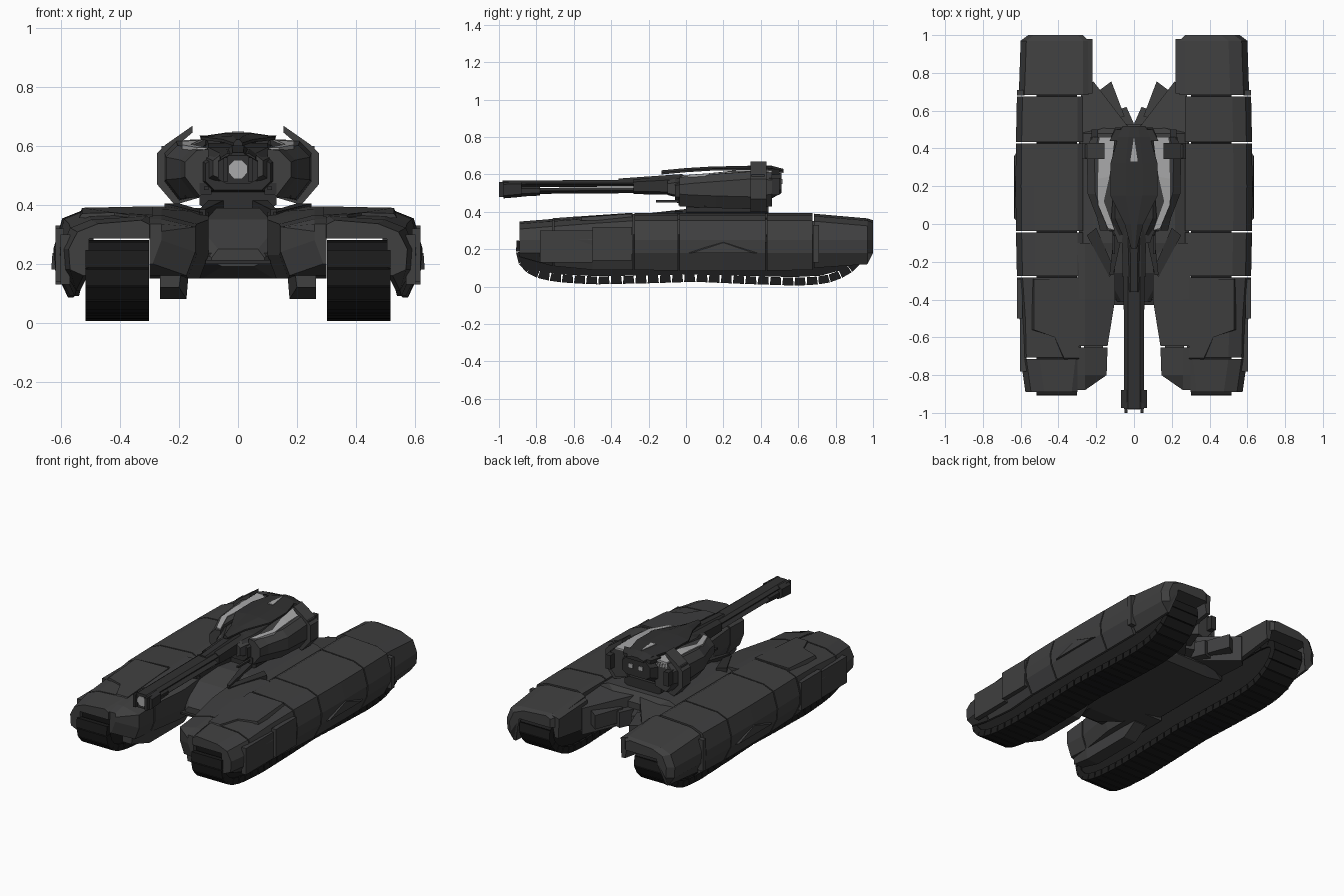
import bpy, bmesh
from mathutils import Vector


def mat(name, v):
    m = bpy.data.materials.new(name)
    m.diffuse_color = (v, v, v * 1.01, 1)
    return m


ARMOUR, DARK, RUBBER, LIGHT = mat("armour", .05), mat("dark_armour", .03), mat("rubber", .012), mat("light_panel", .4)


def build(name, parts, material=ARMOUR, mirror=True):
    """Each part is a list of matching cross-sections skinned into a closed solid."""
    bm = bmesh.new()
    for secs in parts:
        rings = [[bm.verts.new(p) for p in s] for s in secs]
        n = len(rings[0])
        for a, b in zip(rings, rings[1:]):
            for i in range(n):
                bm.faces.new((a[i], a[(i + 1) % n], b[(i + 1) % n], b[i]))
        bm.faces.new(rings[0])
        bm.faces.new(rings[-1][::-1])
    bmesh.ops.recalc_face_normals(bm, faces=bm.faces)
    me = bpy.data.meshes.new(name)
    bm.to_mesh(me)
    bm.free()
    me.materials.append(material)
    ob = bpy.data.objects.new(name, me)
    bpy.context.collection.objects.link(ob)
    if mirror:
        ob.modifiers.new("mirror", 'MIRROR').use_mirror_merge = False
    return ob


def box(x0, x1, y0, y1, z0, z1):
    return [[(x0, y, z0), (x1, y, z0), (x1, y, z1), (x0, y, z1)] for y in (y0, y1)]


def xz(y, pts):
    return [(x, y, z) for x, z in pts]


def xy(z, pts):
    return [(x, y, z) for x, y in pts]


def sym(y, pts):
    """Full-width section from its right half."""
    return xz(y, pts + [(-x, z) for x, z in reversed(pts)])


# Track pod armour: C-shaped section split into plates by seams
def pod(y, xi, xo, zt, zb):
    return xz(y, [(xi, .285), (xi, zt - .015), (xi + .03, zt), (xo - .1, zt - .012), (xo - .03, zt - .04),
                  (xo, .25), (xo - .005, .18), (xo - .05, zb), (xo - .065, zb), (xo - .07, .285)])


G = .004
build("pod_armour", [
    [pod(-.89, .30, .575, .348, .16), pod(-.71 - G, .28, .60, .362, .11)],
    [pod(-.71 + G, .28, .60, .362, .11), pod(-.5, .28, .605, .378, .09), pod(-.28 - G, .27, .62, .392, .09)],
    [pod(-.28 + G, .27, .62, .394, .09), pod(-.04 - G, .27, .625, .394, .085)],
    [pod(-.04 + G, .27, .625, .394, .085), pod(.2, .27, .627, .394, .085), pod(.43 - G, .27, .625, .394, .085)],
    [pod(.43 + G, .27, .625, .394, .085), pod(.68 - G, .27, .62, .394, .09)],
    [pod(.68 + G, .24, .61, .39, .10), pod(.97, .24, .60, .365, .12), pod(1.0, .27, .56, .355, .25)]])
# Rear inner flap
build("pod_rear_flap", [
    [xz(.69, [(.22, .18), (.25, .18), (.28, .385), (.22, .36)]), xz(.98, [(.225, .22), (.25, .22), (.28, .36), (.22, .345)])]])
# Raised top plate and side skirt details
build("pod_front_plate", [[xy(.355, [(.29, -.72), (.37, -.72), (.42, -.6), (.54, -.56), (.54, -.29), (.29, -.29)]),
                           [(.29, -.71, .366), (.37, -.71, .366), (.42, -.6, .374), (.53, -.56, .371), (.53, -.29, .39), (.29, -.29, .395)]]])
build("skirt_details", [
    [[(.61, 0, .18), (.61, .4, .18), (.61, .2, .25)], [(.634, .03, .18), (.634, .36, .18), (.63, .2, .235)]],
    box(.59, .62, -.5, -.29, .14, .32), box(.57, .603, -.78, -.5, .13, .30),
    box(.58, .62, .68, .71, .13, .33)])

# Tracks: inner belt plus separate pads along a closed loop
loop = [(-.905, .25), (-.91, .17), (-.89, .11), (-.83, .055), (-.7, .025), (-.5, .012), (-.2, .018), (.05, .026),
        (.3, .015), (.6, .005), (.75, .015), (.87, .06), (.95, .14), (.97, .2), (.95, .26), (.85, .28), (-.85, .28)]
pts = [Vector(p) for p in loop]
inner = [Vector((y * .955, .15 + (z - .15) * .68)) for y, z in loop]
pads = [[[(x, p.x, p.y) for p in inner] for x in (.31, .51)]]
dense, step = [], .065
for a, b in zip(pts, pts[1:] + pts[:1]):
    dense += [a.lerp(b, i / 200) for i in range(200)]
stops, acc = [dense[0]], 0
for a, b in zip(dense, dense[1:]):
    acc += (b - a).length
    if acc >= step:
        stops.append(b)
        acc = 0
for a, b in zip(stops, stops[1:]):
    d = b - a
    n = Vector((-d.y, d.x)).normalized() * .042
    p, q = a + d * .04, b - d * .04
    quad = [p, q, q + n - d * .06, p + n + d * .06]
    pads.append([[(x, v.x, v.y) for v in quad] for x in (.302, .517)])
build("tracks", pads, RUBBER)


# Hull between the pods
def hull(y, w, zb, zt):
    return sym(y, [(w * .6, zb), (w, zb + .02), (w, zt - .03), (w * .75, zt)])


build("hull", [[hull(-.41, .09, .19, .25), hull(-.26, .2, .15, .35), hull(-.1, .29, .15, .39),
                hull(.48, .29, .15, .39), hull(.53, .16, .19, .34)]], ARMOUR, False)
build("hull_nose_slats", [box(-.11, .11, -.43 + i * .03, -.3, .2 + i * .025, .212 + i * .025) for i in range(3)], DARK, False)


# Inner front sponsons with keel blocks
def sponson(y, xi, zi, zo, zb):
    return xz(y, [(xi + .03, zb), (.30, zb), (.30, zo), (.26, zo), (xi, zi), (xi, zb + .08)])


build("sponson", [
    [sponson(-.88, .26, .31, .335, .2), sponson(-.8, .145, .325, .352, .16), sponson(-.65 - G, .14, .335, .366, .15)],
    [sponson(-.65 + G, .14, .335, .366, .15), sponson(-.4, .10, .35, .385, .15), sponson(-.1, .10, .375, .395, .15)]])
build("keel_blocks", [[xz(-.8, [(.2, .12), (.265, .12), (.265, .2), (.19, .2)]),
                       xz(-.65, [(.175, .08), (.265, .08), (.265, .2), (.165, .2)]),
                       xz(-.3, [(.175, .08), (.265, .08), (.265, .2), (.165, .2)]),
                       xz(-.2, [(.175, .145), (.265, .145), (.265, .2), (.165, .2)])]])
build("front_struts", [
    [[(.2, -.02, z), (.25, -.06, z), (.13, -.28, z - .03), (.10, -.25, z - .03)] for z in (.36, .405)],
    [[(.05, .0, z), (.1, .0, z), (.13, -.27, z - .03), (.11, -.27, z - .03)] for z in (.36, .415)]], DARK)

# Rear V-shaped arms
build("rear_arms", [
    [[(.02, .5, z), (.28, .4, z), (.28, .69, z - .02), (.215, .755, z - .04)] for z in (.2, .37)],
    [[(.05, .57, z), (.12, .55, z), (.18, .71, z), (.12, .755, z)] for z in (.22, .31)],
    [[(.0, .53, z), (.08, .53, z), (.1, .6, z), (.04, .62, z)] for z in (.2, .3)]])

# Turret ring and core
build("turret_base", [
    [sym(y, [(.08, .37), (.13, .40), (.13, .43), (.10, .45)]) for y in (.0, .44)],
    box(-.18, .18, .1, .4, .425, .46)], DARK, False)
build("turret_core", [
    [sym(-.06, [(.08, .45), (.11, .48), (.11, .54), (.06, .575)]), sym(.03, [(.1, .44), (.14, .48), (.14, .56), (.1, .595)]),
     sym(.4, [(.1, .44), (.15, .48), (.15, .57), (.1, .61)]), sym(.51, [(.07, .5), (.1, .52), (.1, .58), (.07, .61)])]], DARK, False)


# Turret cheeks and pale top panels
def cheek(y, x0, x1, zt, zb):
    return xz(y, [(x0, zb + .02), (x1 - .05, zb), (x1, zb + .065), (x1, zt - .04), (x1 - .04, zt), (x0, zt + .004)])


build("turret_cheek", [[cheek(-.035, .10, .18, .585, .43), cheek(.03, .12, .195, .592, .425),
                        cheek(.16, .11, .245, .602, .42), cheek(.36, .11, .25, .617, .415), cheek(.46, .10, .23, .61, .43)]])
build("cheek_panel", [[[(.105, -.03, .595), (.14, -.02, .595), (.14, -.02, .57), (.105, -.03, .57)],
                       [(.16, .12, .606), (.19, .1, .604), (.19, .1, .58), (.16, .12, .58)],
                       [(.13, .25, .62), (.19, .24, .616), (.19, .24, .59), (.13, .25, .59)],
                       [(.10, .46, .624), (.185, .46, .62), (.185, .46, .58), (.10, .46, .58)]]], LIGHT)

# Rear collar with raised fin tips
collar = [(.155, .668), (.245, .605), (.275, .575), (.275, .47), (.215, .40), (.13, .425),
          (.13, .45), (.2, .43), (.245, .48), (.245, .565), (.22, .59), (.155, .645)]
build("turret_collar", [[xz(.345, collar), xz(.43, collar)], box(.16, .26, .35, .42, .575, .6)])

# Roof plate with ridge, slit and tail fins
build("roof_plate", [
    [sym(y, [(w, z - .022), (w, z - .012), (w * .35, z)]) for y, w, z in
     ((-.13, .015, .622), (0, .05, .634), (.15, .125, .643), (.32, .125, .645), (.46, .085, .646), (.52, .06, .63))]], DARK, False)
build("roof_slit", [[xy(z, [(-.02, .33), (.02, .33), (0, .46)]) for z in (.635, .649)]], LIGHT, False)
build("roof_tails", [[xz(.44, [(.06, .6), (.12, .6), (.13, .635), (.06, .635)]), xz(.5, [(.07, .6), (.09, .6), (.1, .625), (.06, .625)])],
                     box(.19, .225, .43, .5, .49, .58)], DARK)
build("rear_lamps", [box(.02, .05, .505, .515, .55, .575)], LIGHT)


# Main gun: sleeve, twin barrel halves, muzzle
def tube(y, w, z0, z1):
    return sym(y, [(w * .6, z0), (w, z0 + .015), (w, z1 - .015), (w * .6, z1)])


build("gun_barrel", [[tube(-.98, .052, .532, .568), tube(-.28, .055, .535, .57)],
                     [tube(-.95, .05, .495, .528), tube(-.28, .055, .5, .53)],
                     [tube(-.28, .06, .495, .575), tube(0, .065, .49, .59)],
                     [tube(-.36, .03, .55, .578), tube(-.02, .035, .55, .602)]], DARK, False)
build("gun_muzzle", [[tube(-.975, .068, .472, .562), tube(-.88, .068, .48, .565)],
                     [tube(-.88, .05, .482, .54), tube(-.78, .05, .487, .54)]], DARK, False)
build("muzzle_prongs", [box(.034, .05, -1, -.95, .48, .56)], DARK)
build("muzzle_bore", [[sym(y, [(.014, .488), (.033, .51), (.033, .53), (.014, .55)]) for y in (-.982, -.96)]], LIGHT, False)
build("mantlet_shields", [[xz(-.1, [(.06, .49), (.085, .5), (.085, .55), (.06, .57)]), xz(.03, [(.06, .46), (.13, .47), (.13, .57), (.06, .59)])]])
build("secondary_guns", [box(.1, .115, -.16, .02, .45, .462), box(.09, .13, -.04, .1, .435, .475)], DARK)
